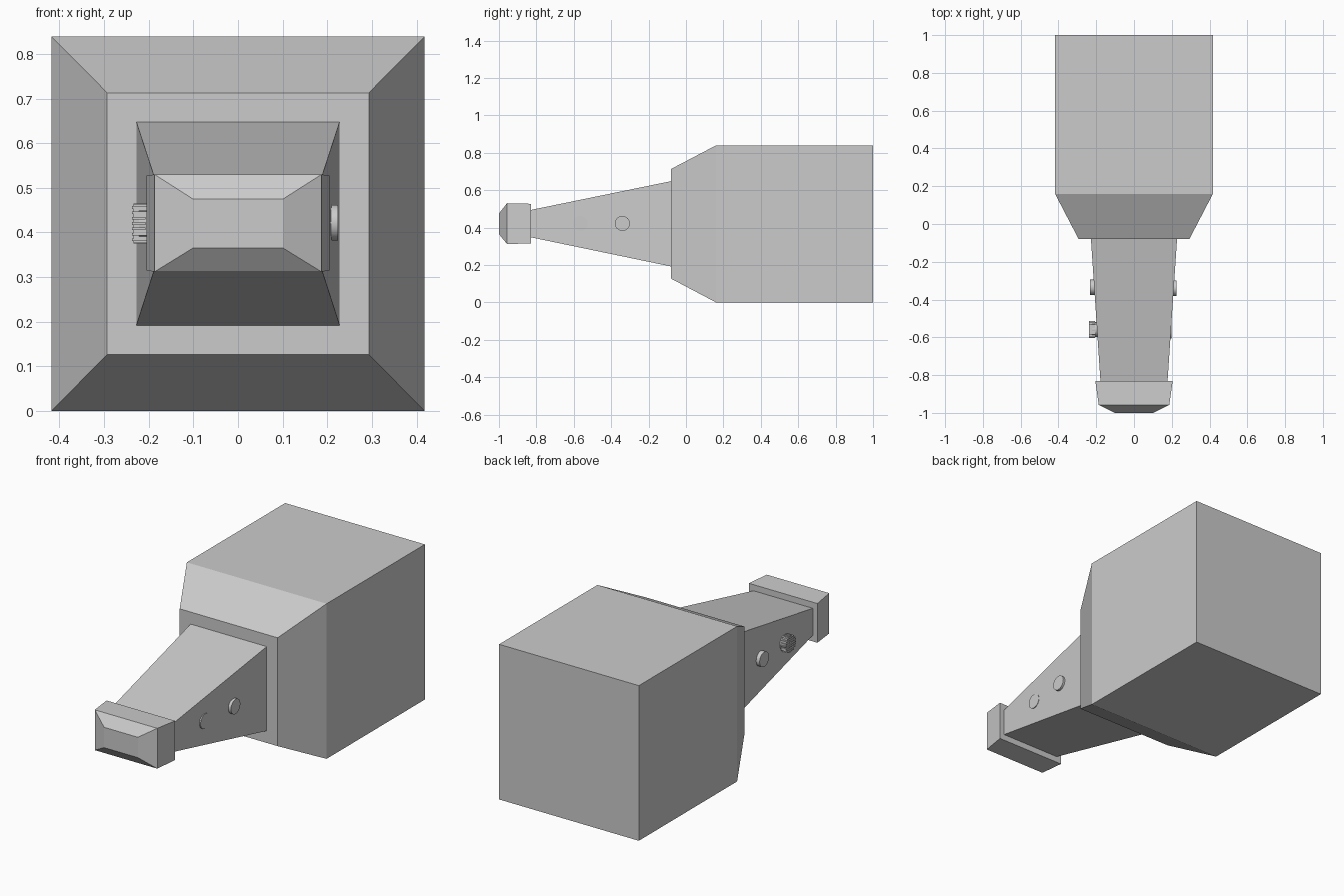
import bpy, bmesh, math
from mathutils import Matrix

if "Cube" in bpy.data.objects:
    bpy.data.objects.remove(bpy.data.objects["Cube"])

CZ = 0.42  # height of the central axis


def finish(name, bm):
    bmesh.ops.recalc_face_normals(bm, faces=bm.faces)
    me = bpy.data.meshes.new(name)
    bm.to_mesh(me)
    bm.free()
    ob = bpy.data.objects.new(name, me)
    bpy.context.collection.objects.link(ob)
    return ob


def rect_loft(name, sections):
    """Loft rectangles given as (y, half width, z low, z high)."""
    bm = bmesh.new()
    rings = [[bm.verts.new(p) for p in ((-w, y, a), (w, y, a), (w, y, b), (-w, y, b))]
             for y, w, a, b in sections]
    for r, s in zip(rings, rings[1:]):
        for i in range(4):
            j = (i + 1) % 4
            bm.faces.new((r[i], r[j], s[j], s[i]))
    bm.faces.new(rings[0])
    bm.faces.new(rings[-1])
    return finish(name, bm)


def button(name, x0, x1, y, z, r):
    """Round button with its axis along x."""
    bm = bmesh.new()
    m = Matrix.Translation(((x0 + x1) / 2, y, z)) @ Matrix.Rotation(math.pi / 2, 4, 'Y')
    bmesh.ops.create_cone(bm, cap_ends=True, segments=32, radius1=r, radius2=r,
                          depth=abs(x1 - x0), matrix=m)
    ob = finish(name, bm)
    bpy.context.view_layer.objects.active = ob
    ob.select_set(True)
    bpy.ops.object.shade_smooth_by_angle(angle=math.radians(30))
    ob.select_set(False)


# Main block, tapered neck and end cap
rect_loft("body", [(1, 0.418, 0, 0.839), (0.16, 0.418, 0, 0.839), (-0.08, 0.293, 0.127, 0.713)])
rect_loft("neck", [(-0.07, 0.2285, 0.19, 0.65), (-0.84, 0.177, 0.35, 0.492)])
rect_loft("end_cap", [(-0.83, 0.205, 0.315, 0.527), (-0.957, 0.187, 0.312, 0.53),
                      (-1, 0.101, 0.365, 0.475)])

# Side buttons
button("right_rear_button", 0.18, 0.224, -0.34, 0.422, 0.04)
button("right_front_button", 0.17, 0.1995, -0.565, 0.422, 0.04)
button("left_rear_button", -0.18, -0.234, -0.335, 0.422, 0.04)
button("left_grille_base", -0.17, -0.222, -0.558, CZ, 0.04)

# Crossed bars over the left grille
bm = bmesh.new()
R, N = 0.045, 7
for i in range(N):
    d = -0.036 + 0.072 * i / (N - 1)
    half = math.sqrt(R * R - d * d)
    for dy, dz, sy, sz, x in ((0, d, 2 * half, 0.006, -0.222), (d, 0, 0.006, 2 * half, -0.219)):
        m = Matrix.Translation((x, -0.558 + dy, CZ + dz)) @ Matrix.Diagonal((0.03, sy, sz, 1))
        bmesh.ops.create_cube(bm, size=1, matrix=m)
finish("left_grille_bars", bm)
